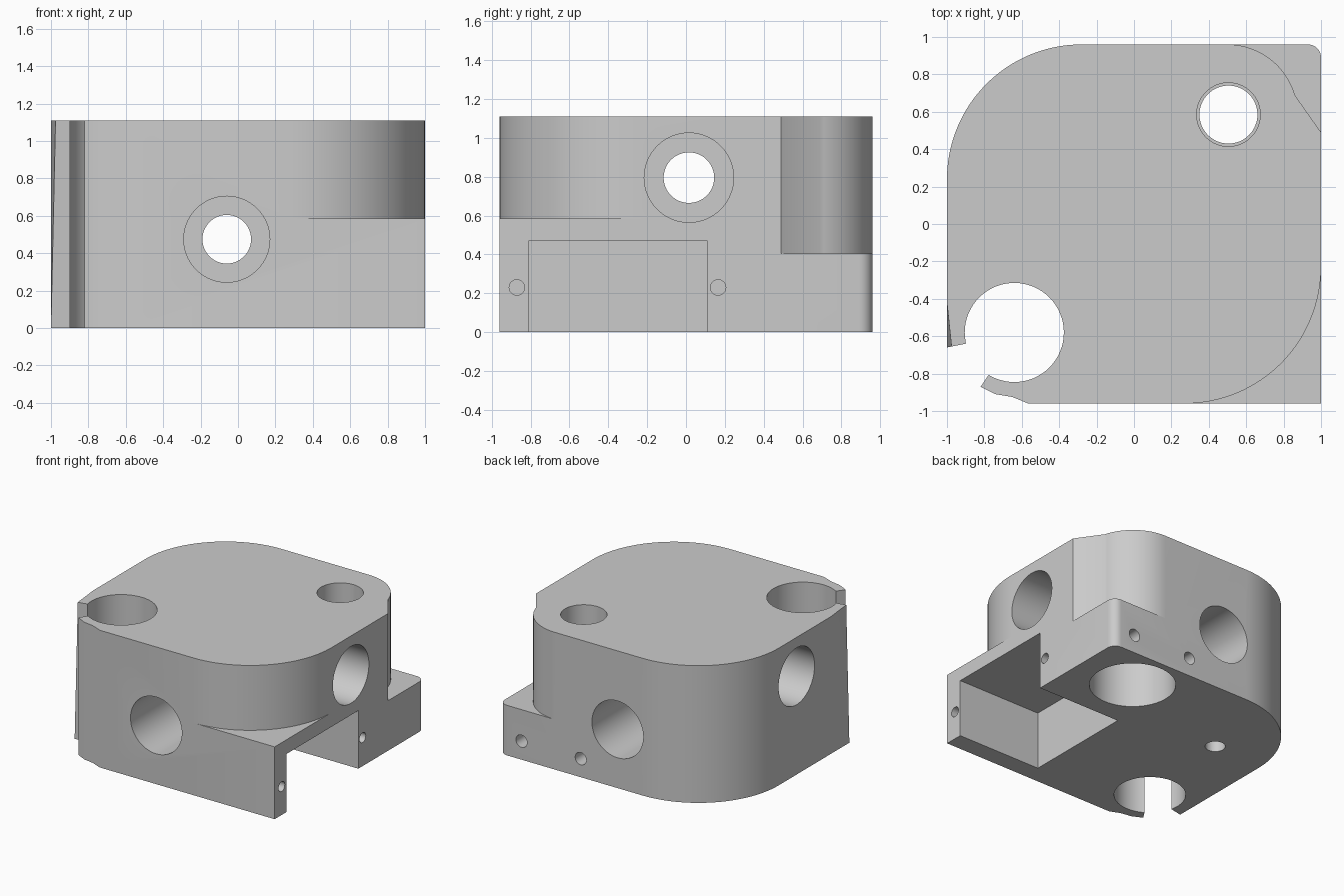
import bpy
import bmesh
from math import cos, sin, radians
from mathutils import Vector, Matrix

if "Cube" in bpy.data.objects:
    bpy.data.objects.remove(bpy.data.objects["Cube"], do_unlink=True)

TOP = 1.11
OVER = 0.1  # cutters reach past the surface by this much
BORE, WIDE = 0.13, 0.23

grey = bpy.data.materials.new("machined grey")
grey.use_nodes = True
grey.diffuse_color = (0.6, 0.6, 0.6, 1)
grey.node_tree.nodes["Principled BSDF"].inputs["Base Color"].default_value = (0.6, 0.6, 0.6, 1)


def arc(cx, cy, r, start, end, steps=24):
    angles = [radians(start + (end - start) * i / steps) for i in range(steps + 1)]
    return [(cx + r * cos(a), cy + r * sin(a)) for a in angles]


def add_object(name, bm):
    bmesh.ops.recalc_face_normals(bm, faces=bm.faces)
    mesh = bpy.data.meshes.new(name)
    bm.to_mesh(mesh)
    bm.free()
    mesh.materials.append(grey)
    obj = bpy.data.objects.new(name, mesh)
    bpy.context.collection.objects.link(obj)
    return obj


def prism(outline, low, high):
    bm = bmesh.new()
    face = bm.faces.new([bm.verts.new((x, y, low)) for x, y in outline])
    grown = bmesh.ops.extrude_face_region(bm, geom=[face])["geom"]
    verts = [v for v in grown if isinstance(v, bmesh.types.BMVert)]
    bmesh.ops.translate(bm, verts=verts, vec=(0, 0, high - low))
    return bm


def cut(body, bm):
    cutter = add_object("cutter", bm)
    cutter.hide_render = True
    mod = body.modifiers.new("cut", "BOOLEAN")
    mod.operation = "DIFFERENCE"
    mod.solver = "EXACT"
    mod.object = cutter
    bpy.context.view_layer.objects.active = body
    bpy.ops.object.modifier_apply(modifier=mod.name)
    bpy.data.objects.remove(cutter, do_unlink=True)


def drill(body, start, end, r, sides=64):
    start, end = Vector(start), Vector(end)
    line = end - start
    turn = line.to_track_quat("Z", "Y").to_matrix().to_4x4()
    bm = bmesh.new()
    bmesh.ops.create_cone(bm, cap_ends=True, segments=sides, radius1=r, radius2=r,
                          depth=line.length,
                          matrix=Matrix.Translation((start + end) / 2) @ turn)
    cut(body, bm)


# Block outline with one large round corner and the open clamp corner
outline = [(1, -0.96)]
outline += arc(0.93, 0.89, 0.07, 0, 90, 8)
outline += arc(-0.28, 0.24, 0.72, 90, 180, 32)
outline += [(-1, -0.42), (-1, -0.66), (-0.85, -0.63), (-0.74, -0.75),
            (-0.82, -0.87), (-0.74, -0.91), (-0.65, -0.925), (-0.565, -0.96)]
block = prism(outline, 0, TOP)

# Slightly leaning flat beside the clamp opening
a, b, c = Vector((-1, -0.42, TOP)), Vector((-0.975, -0.66, TOP)), Vector((-1, -0.66, 0))
normal = (b - a).cross(c - a).normalized()
if normal.x > 0:
    normal.negate()
bmesh.ops.bisect_plane(block, geom=block.verts[:] + block.edges[:] + block.faces[:],
                       plane_co=a, plane_no=normal, clear_outer=True)
bmesh.ops.holes_fill(block, edges=[e for e in block.edges if e.is_boundary])
housing = add_object("housing", block)

# Rounded upper corners standing on square ledges
cut(housing, prism(arc(0.27, -0.23, 0.73, -90, 0, 32)
                   + [(1.2, -0.23), (1.2, -1.2), (0.27, -1.2)], 0.585, TOP + OVER))
cut(housing, prism(arc(0.5, 0.585, 0.375, 90, 16)
                   + [(1, 0.49), (1.2, 0.49), (1.2, 1.2), (0.5, 1.2)], 0.405, TOP + OVER))

# Open pocket under the left side
cut(housing, prism([(0.25, -0.81), (1.2, -0.81), (1.2, 0.11), (0.25, 0.11)], -OVER, 0.47))

# Stepped bores running front to back and side to side
for side in (-1, 1):
    drill(housing, (-0.06, side * 1.1, 0.475), (-0.06, side * 0.26, 0.475), WIDE)
    drill(housing, (side * 1.1, 0.015, 0.795), (side * 0.3, 0.015, 0.795), WIDE)
drill(housing, (-0.06, -0.5, 0.475), (-0.06, 0.5, 0.475), BORE)
drill(housing, (-0.5, 0.015, 0.795), (0.5, 0.015, 0.795), BORE)

# Clamp bore, stepped vertical bore and blind hole underneath
drill(housing, (-0.64, -0.58, -OVER), (-0.64, -0.58, TOP + OVER), 0.265)
drill(housing, (0.505, 0.585, 0.3), (0.505, 0.585, TOP + OVER), 0.155)
drill(housing, (0.505, 0.585, 0.75), (0.505, 0.585, TOP + OVER), 0.17)
drill(housing, (0.505, 0.585, -OVER), (0.505, 0.585, 0.4), 0.32)
drill(housing, (-0.55, 0.28, -OVER), (-0.55, 0.28, 0.35), 0.075, 32)

# Small screw holes
for y in (-0.87, 0.165):
    drill(housing, (1.1, y, 0.23), (0.6, y, 0.23), 0.04, 24)
for x in (0.27, 0.8):
    drill(housing, (x, 1.1, 0.15), (x, 0.7, 0.15), 0.05, 24)

bpy.ops.object.select_all(action="DESELECT")
housing.select_set(True)
bpy.context.view_layer.objects.active = housing
bpy.ops.object.shade_smooth_by_angle(angle=radians(25))
